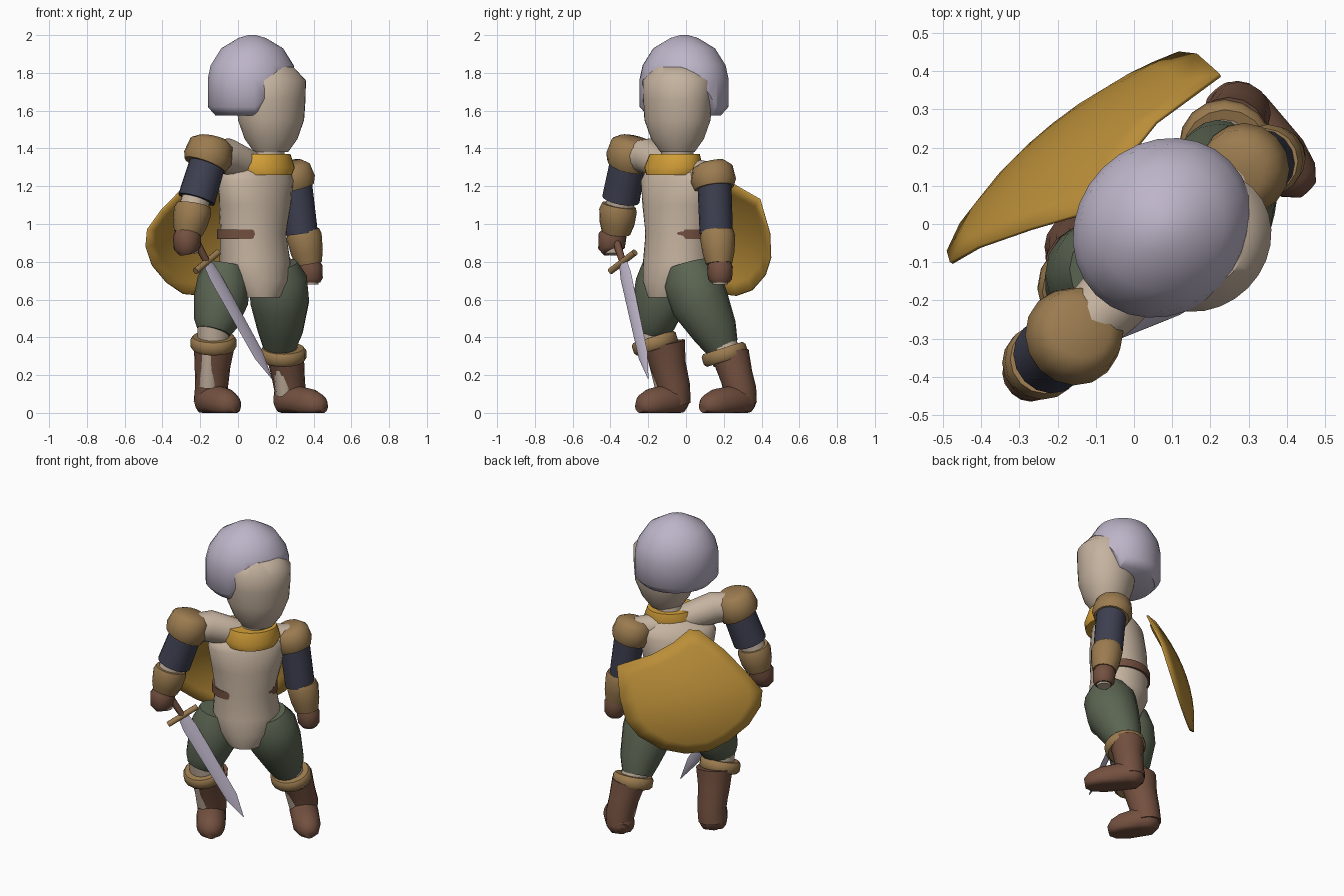
import bpy, bmesh
from math import sin, cos, pi, radians
from mathutils import Vector

if "Cube" in bpy.data.objects:
    bpy.data.objects.remove(bpy.data.objects["Cube"], do_unlink=True)


def material(name, *rgb):
    mat = bpy.data.materials.new(name)
    mat.use_nodes = True
    mat.diffuse_color = (*rgb, 1)
    shader = next(n for n in mat.node_tree.nodes if n.type == "BSDF_PRINCIPLED")
    shader.inputs["Base Color"].default_value = (*rgb, 1)
    return mat


SKIN = material("skin", .56, .45, .35)
HAIR = material("pale_lilac", .51, .46, .58)
GOLD = material("gold", .49, .27, .04)
SAFFRON = material("saffron_cloth", .66, .35, .04)
LEATHER = material("tan_leather", .33, .20, .08)
BROWN = material("brown_leather", .17, .08, .05)
GREEN = material("green_cloth", .105, .13, .085)
NAVY = material("navy_cloth", .047, .05, .08)

# Directions of the turned body and the further turned head
BODY_YAW, HEAD_YAW = radians(-45), radians(-20)
FORWARD = Vector((cos(BODY_YAW), sin(BODY_YAW), 0))
LEFT = Vector((-sin(BODY_YAW), cos(BODY_YAW), 0))


def finish(name, bm, mat, angle=50):
    bmesh.ops.recalc_face_normals(bm, faces=bm.faces)
    mesh = bpy.data.meshes.new(name)
    bm.to_mesh(mesh)
    bm.free()
    mesh.materials.append(mat)
    obj = bpy.data.objects.new(name, mesh)
    bpy.context.collection.objects.link(obj)
    bpy.ops.object.select_all(action="DESELECT")
    obj.select_set(True)
    bpy.context.view_layer.objects.active = obj
    bpy.ops.object.shade_smooth_by_angle(angle=radians(angle))
    return obj


def ring(center, across, along, sides):
    steps = [2 * pi * i / sides for i in range(sides)]
    return [center + across * cos(t) + along * sin(t) for t in steps]


def skin_rings(rings):
    """Join a stack of rings into a closed surface."""
    bm = bmesh.new()
    loops = [[bm.verts.new(co) for co in r] for r in rings]
    for low, high in zip(loops, loops[1:]):
        for i in range(len(low)):
            bm.faces.new((low[i - 1], low[i], high[i], high[i - 1]))
    bm.faces.new(loops[0])
    bm.faces.new(loops[-1])
    return bm


def tube(name, mat, *points, sides=16):
    """Round limb through points of (x, y, z, radius), kept above the ground."""
    centers = [Vector(p[:3]) for p in points]
    rings = []
    for i, (center, point) in enumerate(zip(centers, points)):
        before, after = centers[max(i - 1, 0)], centers[min(i + 1, len(points) - 1)]
        tangent = (after - before).normalized()
        across = FORWARD.cross(tangent)
        if across.length < .4:
            across = Vector((0, 0, 1)).cross(tangent)
        across.normalize()
        along = tangent.cross(across)
        rings.append(ring(center, across * point[3], along * point[3], sides))
    for co in (co for r in rings for co in r):
        co.z = max(co.z, 0)
    return finish(name, skin_rings(rings), mat)


def stack(*levels):
    """Level ellipses of (x, y, z, half width, half depth)."""
    return skin_rings([ring(Vector(p[:3]), LEFT * p[3], FORWARD * p[4], 28)
                       for p in levels])


def cuff(name, center, radius):
    """Tilted padded ring below the knee."""
    axis = Vector((0, -.3, .95))
    profile = ((-.035, .9), (-.02, 1), (.02, 1), (.035, .9))
    tube(name, LEATHER, *[(*(Vector(center) + axis * t), radius * s) for t, s in profile])


# Torso, shoulders and neck
finish("torso", stack(
    (.12, -.10, .61, .10, .10), (.105, -.065, .70, .17, .16), (.09, -.04, .80, .20, .175),
    (.08, -.04, .95, .18, .17), (.09, -.04, 1.10, .21, .17), (.095, -.04, 1.23, .235, .155),
    (.10, -.04, 1.27, .22, .13), (.12, -.04, 1.34, .10, .08)), SKIN)
tube("shoulders", SKIN, (-.15, -.29, 1.36, .08), (-.06, -.20, 1.36, .095),
     (.05, -.10, 1.31, .085), (.14, -.01, 1.27, .08), (.27, .13, 1.25, .08))
tube("neck", SKIN, (.14, -.04, 1.28, .085), (.17, -.05, 1.43, .085))

# Belt sits slightly back, so the chest covers its front
finish("belt", stack(
    (.073, -.034, .92, .195, .173), (.073, -.034, .97, .195, .173)), BROWN)
finish("collar", stack(
    (.145, -.07, 1.26, .15, .13), (.145, -.065, 1.30, .17, .14),
    (.145, -.06, 1.37, .145, .12)), SAFFRON)

# Head and hair
finish("head", stack(
    (.175, -.045, 1.38, .095, .085), (.175, -.045, 1.45, .145, .135),
    (.175, -.045, 1.55, .185, .165), (.175, -.045, 1.66, .193, .172),
    (.175, -.045, 1.76, .195, .174), (.17, -.045, 1.83, .13, .12)), SKIN)
hair = stack(
    (.075, -.01, 1.575, .205, .185), (.075, -.01, 1.62, .248, .222),
    (.075, -.01, 1.77, .248, .222), (.075, -.01, 1.84, .23, .21),
    (.075, -.01, 1.93, .17, .158), (.075, -.01, 1.985, .075, .07),
    (.075, -.01, 2, .02, .02))
face_dir = Vector((cos(HEAD_YAW), sin(HEAD_YAW), 0))
bmesh.ops.bisect_plane(
    hair, geom=hair.verts[:] + hair.edges[:] + hair.faces[:], clear_outer=True,
    plane_co=Vector((.075, -.01, 1.6)) + face_dir * .1,
    plane_no=face_dir * .24 - Vector((0, 0, .135)))
bmesh.ops.holes_fill(hair, edges=[e for e in hair.edges if e.is_boundary])
finish("hair", hair, HAIR)

# Right arm
tube("right_shoulder_pad", LEATHER, (-.175, -.305, 1.31, .115), (-.16, -.295, 1.35, .13),
     (-.14, -.28, 1.43, .115), (-.135, -.275, 1.455, .075))
tube("right_sleeve", NAVY, (-.15, -.30, 1.36, .095), (-.22, -.345, 1.13, .10))
tube("right_elbow", SKIN, (-.20, -.33, 1.2, .075), (-.25, -.36, 1.05, .075))
tube("right_bracer", LEATHER, (-.235, -.355, 1.10, .09), (-.24, -.36, 1.07, .10),
     (-.255, -.365, 1.0, .092), (-.265, -.37, .95, .075))
tube("right_glove", BROWN, (-.265, -.365, .97, .06), (-.27, -.39, .93, .075),
     (-.27, -.395, .87, .07), (-.265, -.39, .85, .05))
tube("right_fingertips", SKIN, (-.255, -.385, .87, .05), (-.25, -.385, .84, .04))

# Left arm
tube("left_shoulder_pad", LEATHER, (.30, .15, 1.19, .105), (.29, .145, 1.23, .12),
     (.275, .14, 1.30, .107), (.27, .135, 1.325, .07))
tube("left_sleeve", NAVY, (.30, .15, 1.23, .09), (.335, .16, .95, .088))
tube("left_elbow", SKIN, (.32, .155, 1.02, .07), (.35, .165, .9, .07))
tube("left_bracer", LEATHER, (.345, .165, .965, .085), (.35, .167, .935, .094),
     (.365, .172, .85, .085), (.375, .175, .79, .07))
tube("left_glove", BROWN, (.37, .175, .81, .055), (.38, .18, .77, .068),
     (.385, .18, .71, .064), (.385, .18, .69, .05))
tube("left_fingertips", SKIN, (.385, .18, .70, .045), (.385, .18, .68, .04))

# Right leg
tube("right_thigh", GREEN, (-.06, -.12, .79, .11), (-.075, -.125, .70, .14),
     (-.09, -.135, .60, .145), (-.12, -.175, .47, .115), (-.13, -.185, .43, .09))
tube("right_knee", SKIN, (-.13, -.18, .48, .085), (-.13, -.155, .34, .085))
tube("right_shin", SKIN, (-.15, -.165, .34, .05), (-.155, -.115, .14, .05))
cuff("right_boot_cuff", (-.13, -.165, .37), .122)
tube("right_boot", BROWN, (-.125, -.115, .37, .11), (-.135, -.095, .25, .095),
     (-.14, -.065, .14, .087), (-.15, -.06, .05, .085))
tube("right_foot", BROWN, (-.195, -.01, .05, .04), (-.17, -.04, .06, .08),
     (-.13, -.09, .065, .088), (-.07, -.18, .045, .085), (-.035, -.225, .035, .065),
     (-.015, -.25, .03, .03))

# Left leg
tube("left_thigh", GREEN, (.20, .01, .785, .115), (.21, .03, .71, .155),
     (.222, .075, .58, .155), (.225, .155, .43, .12), (.22, .19, .35, .09))
tube("left_knee", SKIN, (.225, .18, .40, .08), (.245, .22, .27, .08))
tube("left_shin", SKIN, (.23, .20, .30, .05), (.25, .255, .1, .05))
cuff("left_boot_cuff", (.24, .205, .31), .122)
tube("left_boot", BROWN, (.25, .235, .31, .1), (.265, .265, .2, .088),
     (.275, .29, .12, .083), (.27, .295, .05, .08))
tube("left_foot", BROWN, (.22, .345, .05, .04), (.245, .315, .06, .078),
     (.28, .28, .065, .085), (.38, .165, .045, .083), (.43, .115, .035, .062),
     (.455, .09, .03, .03))

# Sword
hilt, tip = Vector((-.165, -.335, .80)), Vector((.18, -.20, .18))
guard = Vector((.06, .065, .05))
tube("sword_grip", BROWN, (-.24, -.38, .94, .022), (*hilt, .018), sides=8)
tube("sword_guard", LEATHER, (*(hilt - guard), .018), (*(hilt + guard), .018), sides=8)
flat = guard.normalized()
thick = flat.cross((tip - hilt).normalized())
finish("sword_blade", skin_rings([
    ring(hilt.lerp(tip, t), flat * w, thick * w * .4, 4)
    for t, w in ((0, .03), (.12, .042), (.8, .036), (1, .002))]), HAIR)

# Curved shield behind the back: outline as (left, height)
outline = [(0, 1.32), (.1, 1.26), (.23, 1.2), (.435, 1.13), (.43, .95), (.4, .82),
           (.33, .73), (.2, .65), (.06, .62), (-.08, .63), (-.2, .69), (-.32, .78),
           (-.395, .88), (-.41, .97), (-.33, 1.07), (-.2, 1.21), (-.06, 1.315)]


def on_shield(left, height):
    depth = -.34 + .76 * (height - .76) ** 2 + .42 * (left + .1) ** 2
    return LEFT * left + FORWARD * depth + Vector((0, 0, height))


bm = bmesh.new()
middle = bm.verts.new(on_shield(0, .95))
inner = None
for scale in (.2, .4, .6, .8, 1):
    loop = [bm.verts.new(on_shield(l * scale, .95 + (h - .95) * scale)) for l, h in outline]
    for i in range(len(loop)):
        if inner:
            bm.faces.new((inner[i - 1], inner[i], loop[i], loop[i - 1]))
        else:
            bm.faces.new((middle, loop[i], loop[i - 1]))
    inner = loop
shield = finish("shield", bm, GOLD)
plate = shield.modifiers.new("thickness", "SOLIDIFY")
plate.thickness = .01
plate.offset = 0
